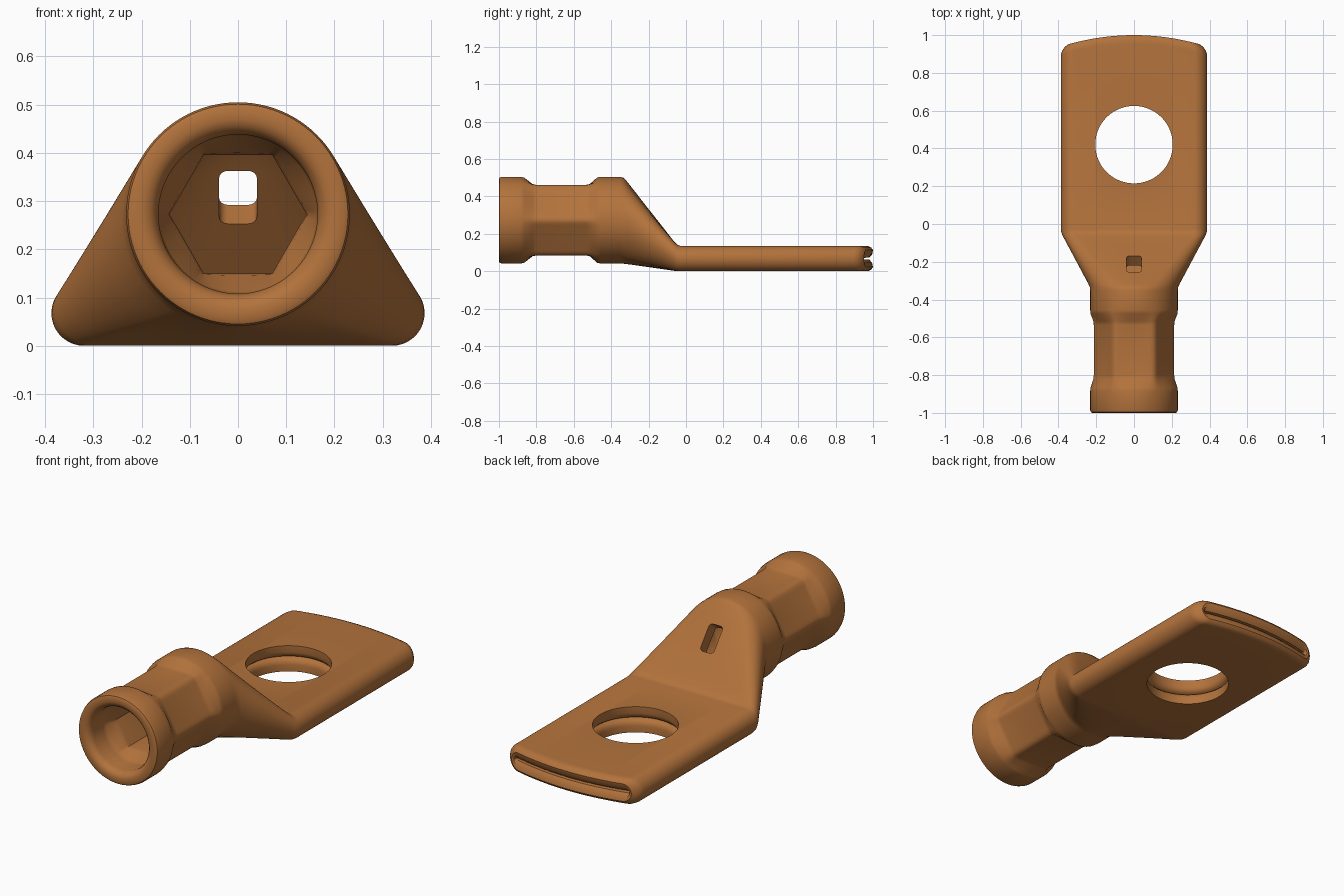
import bpy, bmesh
from math import cos, sin, pi, radians, atan2
from mathutils import Matrix

if "Cube" in bpy.data.objects:
    bpy.data.objects.remove(bpy.data.objects["Cube"])

N = 96
TUBE_Z, PALM_Z = 0.273, 0.0675
ANG = [2 * pi * i / N for i in range(N)]


# Cross-sections as lists of (x, z), all with matching point order
def circ(r):
    return [(r * cos(t), TUBE_Z + r * sin(t)) for t in ANG]


def hexa(a, clip=2.0):
    pts = []
    for t in ANG:
        r = min(a / cos((t % (pi / 3)) - pi / 6), a * clip)
        pts.append((r * cos(t), TUBE_Z + r * sin(t)))
    return pts


def flat(hw, r):
    pts = []
    for t in ANG:
        sx = 1 if cos(t) >= 0 else -1
        sz = 1 if sin(t) >= 0 else -1
        q = atan2(abs(sin(t)), abs(cos(t)))
        a = min(1, q / (pi / 3)) * pi / 2
        core = (hw - r) * min(1, 2 * abs(cos(t)))
        pts.append((sx * (core + r * cos(a)), PALM_Z + sz * r * sin(a)))
    return pts


def mix(a, b, f):
    return [(p[0] + (q[0] - p[0]) * f, p[1] + (q[1] - p[1]) * f) for p, q in zip(a, b)]


def place(y, sec, bow=0.0):
    return [(x, y - bow * x * x, z) for x, z in sec]


# Softened ramp used where the tube flattens into the palm
RAMP = [(-.06, 0), (0, .014), (.06, .06), (.2, .2), (.4, .4), (.6, .6),
        (.8, .8), (.94, .94), (1, .986), (1.06, 1)]


def crimp(circle, hexagon):
    """Rings from the shoulder to the mouth through the hexagonal crimp."""
    steps = [(-.455, 0), (-.475, .1), (-.515, .9), (-.535, 1), (-.80, 1),
             (-.82, .9), (-.865, .1), (-.885, 0)]
    return [place(y, mix(circle, hexagon, f)) for y, f in steps]


rings = []
# Rounded palm end with the seam between the two pressed layers
for y, hw, r in [(.94, .32, .003), (.98, .33, .006), (.995, .337, .022), (1.0, .348, .046),
                 (.99, .368, .059), (.975, .381, .066), (.955, .387, .0675)]:
    rings.append(place(y, flat(hw, r), 0.4))
# Outer skin: palm, flare, crimped barrel, mouth lip
palm, barrel = flat(.387, .0675), circ(.232)
for s, f in reversed(RAMP):
    rings.append(place(-.335 + .29 * s, mix(barrel, palm, f)))
rings += crimp(barrel, hexa(.1885, 1.13))
for y, r in [(-.985, .232), (-.996, .228), (-1, .22), (-1, .196), (-.995, .182),
             (-.982, .17), (-.965, .165)]:
    rings.append(place(y, circ(r)))
# Inner skin: bore, crimped bore, cavity closing to a slit
bore, slit = circ(.165), flat(.31, .004)
rings += reversed(crimp(bore, hexa(.123)))
for s, f in RAMP:
    rings.append(place(-.365 + .29 * s, mix(bore, slit, f)))

bm = bmesh.new()
vr = [[bm.verts.new(p) for p in ring] for ring in rings]
for a, b in zip(vr, vr[1:]):
    for i in range(N):
        j = (i + 1) % N
        bm.faces.new((a[i], a[j], b[j], b[i]))
for ring in (vr[0], vr[-1]):
    for i in range(N // 2):
        quad = [ring[i], ring[i + 1], ring[(N - i - 1) % N], ring[(N - i) % N]]
        bm.faces.new(list(dict.fromkeys(quad)))


def to_object(bm, name):
    bmesh.ops.recalc_face_normals(bm, faces=bm.faces)
    me = bpy.data.meshes.new(name)
    bm.to_mesh(me)
    bm.free()
    ob = bpy.data.objects.new(name, me)
    bpy.context.collection.objects.link(ob)
    return ob


lug = to_object(bm, "cable_lug")

# Bolt hole cutter, with a groove where the two layers meet
bm = bmesh.new()
prev = None
for r, z in [(.205, -.1), (.205, .035), (.209, .05), (.219, .061), (.235, .0665),
             (.235, .0685), (.219, .074), (.209, .085), (.205, .1), (.205, .25)]:
    cur = [bm.verts.new((r * cos(t), .42 + r * sin(t), z)) for t in ANG]
    if prev:
        for i in range(N):
            j = (i + 1) % N
            bm.faces.new((prev[i], prev[j], cur[j], cur[i]))
    else:
        bm.faces.new(cur)
    prev = cur
bm.faces.new(prev)
bolt_cutter = to_object(bm, "bolt_hole_cutter")

# Inspection slot cutter, square to the sloping face
bm = bmesh.new()
bmesh.ops.create_cube(bm, size=1, matrix=Matrix.Diagonal((.078, .14, .16, 1)))
upright = [e for e in bm.edges if abs(e.verts[0].co.z - e.verts[1].co.z) > .1]
bmesh.ops.bevel(bm, geom=upright, offset=.018, segments=5, profile=.5, affect='EDGES')
slot_cutter = to_object(bm, "slot_cutter")
slot_cutter.location = (0, -.212, .347)
slot_cutter.rotation_euler = (radians(-52), 0, 0)

bpy.context.view_layer.objects.active = lug
lug.select_set(True)
for cutter in (bolt_cutter, slot_cutter):
    cutter.hide_render = True
    m = lug.modifiers.new(cutter.name, 'BOOLEAN')
    m.operation, m.solver, m.object = 'DIFFERENCE', 'EXACT', cutter
    bpy.ops.object.modifier_apply(modifier=m.name)
for cutter in (bolt_cutter, slot_cutter):
    bpy.data.objects.remove(cutter)
bpy.ops.object.shade_smooth_by_angle(angle=radians(38))

# Copper
mat = bpy.data.materials.new("copper")
mat.diffuse_color = (.45, .17, .045, 1)
mat.use_nodes = True
mat.node_tree.nodes["Principled BSDF"].inputs["Base Color"].default_value = mat.diffuse_color
lug.data.materials.clear()
lug.data.materials.append(mat)
